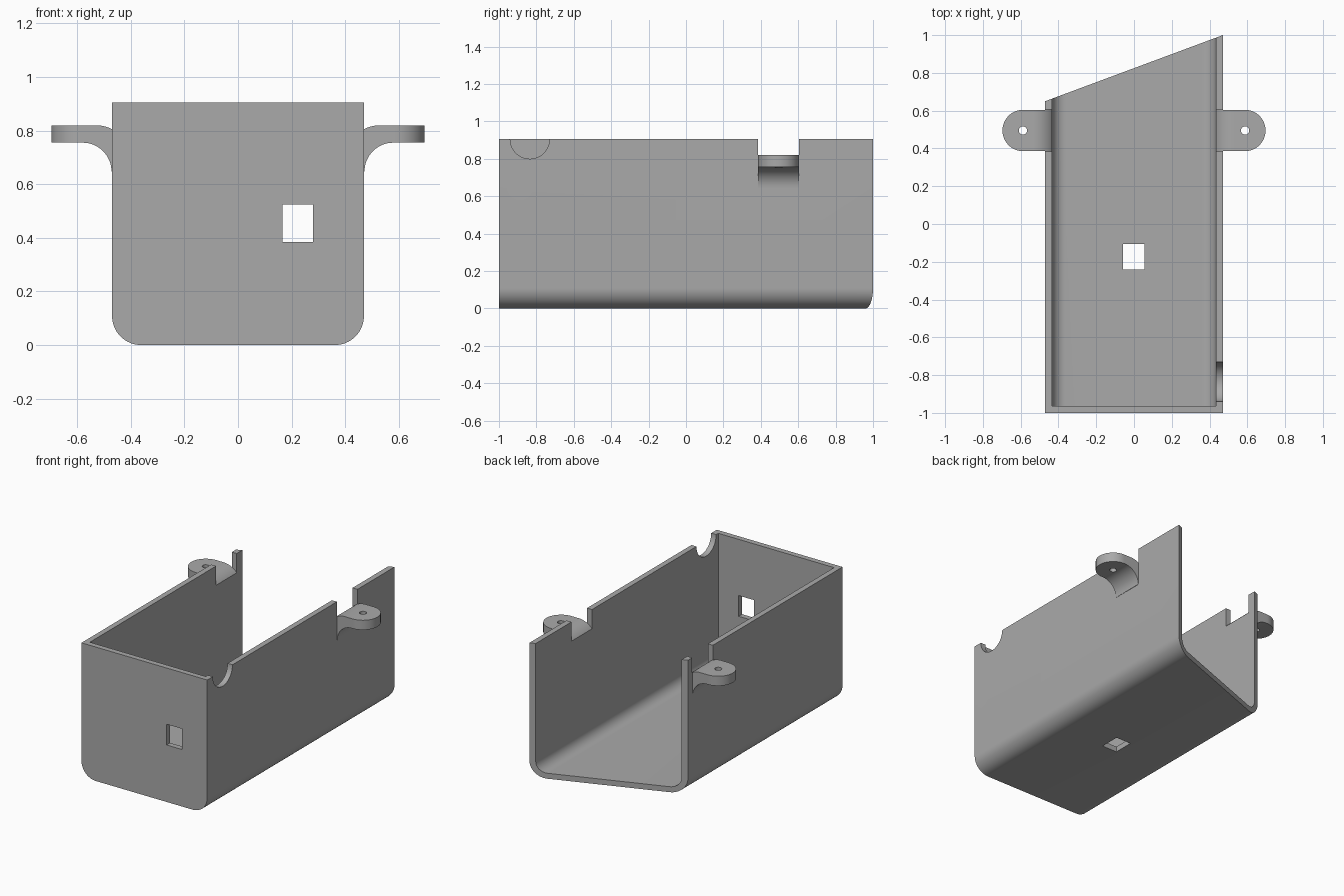
import bpy, bmesh, math

if "Cube" in bpy.data.objects:
    bpy.data.objects.remove(bpy.data.objects["Cube"])

W, H, T = 0.47, 0.905, 0.037        # half width, height, wall thickness
TAB_Y, TAB_R = 0.495, 0.11          # mounting tab centre and half width

grey = bpy.data.materials.new("plain grey")
grey.diffuse_color = (0.4, 0.4, 0.4, 1)
grey.use_nodes = True
grey.node_tree.nodes["Principled BSDF"].inputs["Base Color"].default_value = grey.diffuse_color


def arc(cx, cz, r, a0, a1, n=16):
    return [(cx + r * math.cos(math.radians(a0 + (a1 - a0) * i / n)),
             cz + r * math.sin(math.radians(a0 + (a1 - a0) * i / n))) for i in range(n + 1)]


def prism(name, outline, start, end):
    """Solid between two end loops; start and end map an outline point to 3D."""
    bm = bmesh.new()
    a = [bm.verts.new(start(*p)) for p in outline]
    b = [bm.verts.new(end(*p)) for p in outline]
    bm.faces.new(a)
    bm.faces.new(b)
    for i in range(len(a)):
        j = (i + 1) % len(a)
        bm.faces.new((a[i], a[j], b[j], b[i]))
    bmesh.ops.recalc_face_normals(bm, faces=bm.faces[:])
    mesh = bpy.data.meshes.new(name)
    bm.to_mesh(mesh)
    bm.free()
    mesh.materials.append(grey)
    ob = bpy.data.objects.new(name, mesh)
    bpy.context.collection.objects.link(ob)
    return ob


def along_y(name, outline, y0, y1):
    return prism(name, outline, lambda x, z: (x, y0, z), lambda x, z: (x, y1, z))


def along_z(name, outline, z0, z1):
    return prism(name, outline, lambda x, y: (x, y, z0), lambda x, y: (x, y, z1))


def along_x(name, outline, x0, x1):
    return prism(name, outline, lambda y, z: (x0, y, z), lambda y, z: (x1, y, z))


def rect(x0, x1, y0, y1):
    return [(x0, y0), (x1, y0), (x1, y1), (x0, y1)]


def circle(x, y, r, n=32):
    return arc(x, y, r, 0, 360, n)[:-1]


def combine(target, tool, op):
    mod = target.modifiers.new(op, 'BOOLEAN')
    mod.operation, mod.solver, mod.object = op, 'EXACT', tool
    bpy.context.view_layer.objects.active = target
    bpy.ops.object.modifier_apply(modifier=mod.name)
    bpy.data.objects.remove(tool, do_unlink=True)


def trough(half, bottom, r, top):
    return ([(-half, top)] + arc(-half + r, bottom + r, r, 180, 270)
            + arc(half - r, bottom + r, r, 270, 360) + [(half, top)])


# Tray body with a slanted open end
body = prism("tray_body", trough(W, 0, 0.108, H),
             lambda x, z: (x, -1, z), lambda x, z: (x, 0.825 + 0.372 * x, z))
combine(body, along_y("cavity", trough(W - T, T, 0.071, 1.2), -1 + T, 1.3), 'DIFFERENCE')

# Mounting tabs on both sides
for s in (1, -1):
    side = [(0.455, 0.647), (0.472, 0.647)] + arc(0.58, 0.647, 0.108, 180, 90)
    side += [(0.8, 0.755), (0.8, 0.88), (0.455, 0.88)]
    tab = along_y("tab", [(s * x, z) for x, z in side], TAB_Y - 0.2, TAB_Y + 0.2)
    r = TAB_R - 0.0005
    plan = [(0.44, TAB_Y - r)] + arc(0.587, TAB_Y, r, -90, 90, 32) + [(0.44, TAB_Y + r)]
    combine(tab, along_z("plan", [(s * x, y) for x, y in plan], 0.5, 1.0), 'INTERSECT')
    combine(body, tab, 'UNION')
    # Wall notch whose floor curves out onto the tab top
    top = arc(0.53, 0.693, 0.127, 160, 90) + [(0.8, 0.82), (0.8, 1.1), (0.41, 1.1)]
    combine(body, along_y("notch", [(s * x, z) for x, z in top],
                          TAB_Y - TAB_R, TAB_Y + TAB_R), 'DIFFERENCE')
    # Screw hole
    combine(body, along_z("screw", circle(s * 0.588, TAB_Y, 0.022), 0.7, 0.9), 'DIFFERENCE')

# Front window, floor window and round cable notch in the right wall
combine(body, along_y("window", rect(0.167, 0.28, 0.385, 0.525), -1.1, -0.9), 'DIFFERENCE')
combine(body, along_z("floor_window", rect(-0.058, 0.055, -0.242, -0.105), -0.1, 0.1), 'DIFFERENCE')
combine(body, along_x("cable_notch", circle(-0.835, H, 0.105, 48), 0.4, 0.6), 'DIFFERENCE')

# Smooth curves, sharp edges
bpy.ops.object.select_all(action='DESELECT')
body.select_set(True)
bpy.context.view_layer.objects.active = body
bpy.ops.object.shade_smooth_by_angle(angle=math.radians(30))
